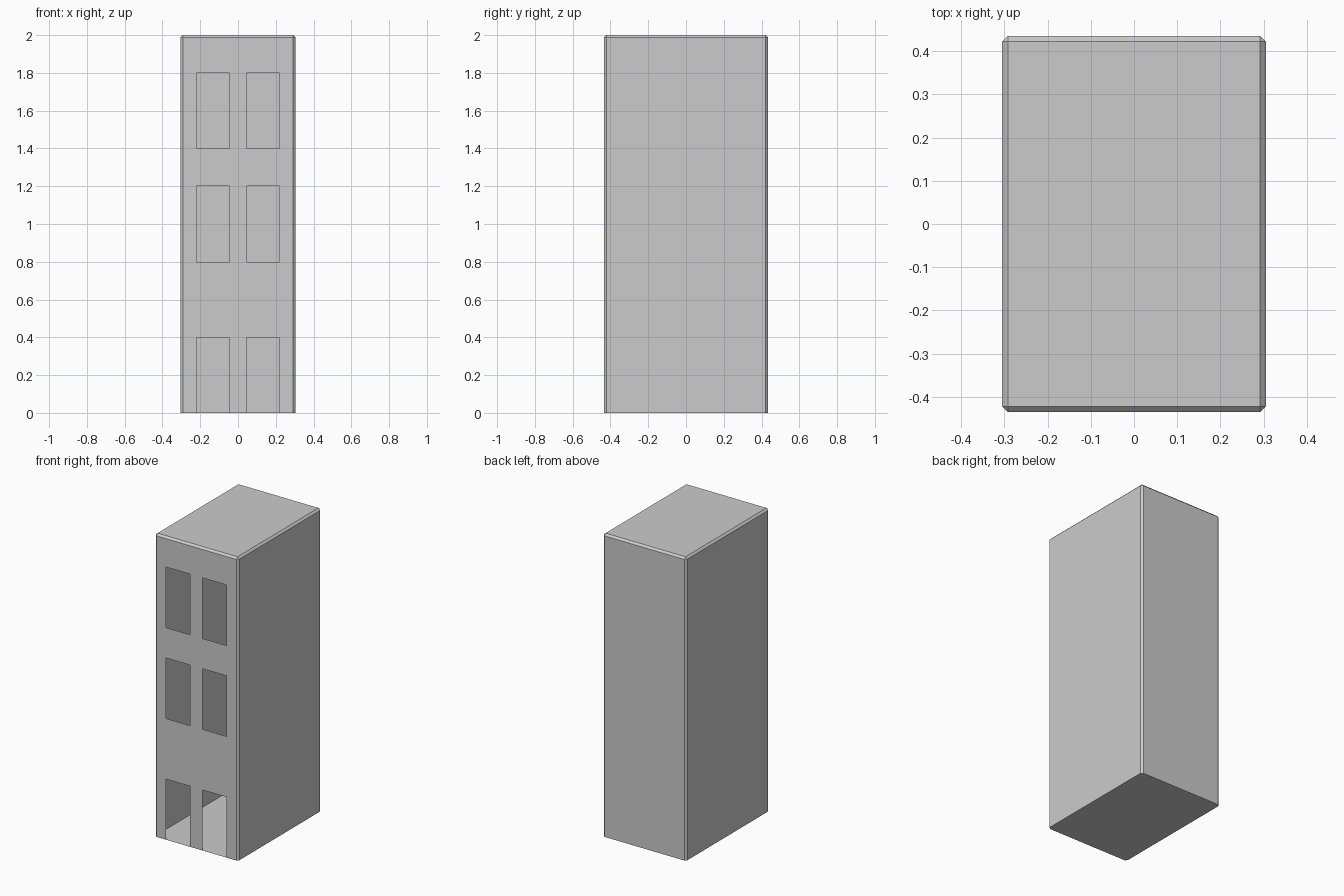
import bpy, bmesh
from mathutils import Vector

if "Cube" in bpy.data.objects:
    bpy.data.objects.remove(bpy.data.objects["Cube"])

W, D, H, CHAMFER = 0.61, 0.87, 2.0, 0.013
COLUMNS = [(-0.22, -0.045), (0.045, 0.22)]
ROWS = [(0.0, 0.4), (0.8, 1.2), (1.4, 1.8)]   # doors, then two window storeys

# Hollow thin-skinned building block
bm = bmesh.new()
bmesh.ops.create_cube(bm, size=1)
for v in bm.verts:
    v.co = Vector((v.co.x * W, v.co.y * D, (v.co.z + 0.5) * H))

# Chamfer every edge except the base
edges = [e for e in bm.edges if max(v.co.z for v in e.verts) > H / 2]
bmesh.ops.bevel(bm, geom=edges, offset=CHAMFER, segments=1, affect='EDGES')


def front_faces():
    return [f for f in bm.faces if f.normal.y < -0.99]


def cut_front(co, normal):
    faces = front_faces()
    geom = set(faces)
    for f in faces:
        geom.update(f.edges)
        geom.update(f.verts)
    bmesh.ops.bisect_plane(bm, geom=list(geom), plane_co=co, plane_no=normal, dist=1e-5)
    bm.normal_update()


# Slice the front wall into a grid, then open the doors and windows
bm.normal_update()
for pair in COLUMNS:
    for x in pair:
        cut_front((x, 0, 0), (1, 0, 0))
for pair in ROWS:
    for z in pair:
        if z > 0:
            cut_front((0, 0, z), (0, 0, 1))


def is_opening(f):
    c = f.calc_center_median()
    return (any(a < c.x < b for a, b in COLUMNS)
            and any(a < c.z < b for a, b in ROWS))


bmesh.ops.delete(bm, geom=[f for f in front_faces() if is_opening(f)], context='FACES')

mesh = bpy.data.meshes.new("building_shell")
bm.to_mesh(mesh)
bm.free()
bpy.context.collection.objects.link(bpy.data.objects.new("building_shell", mesh))
